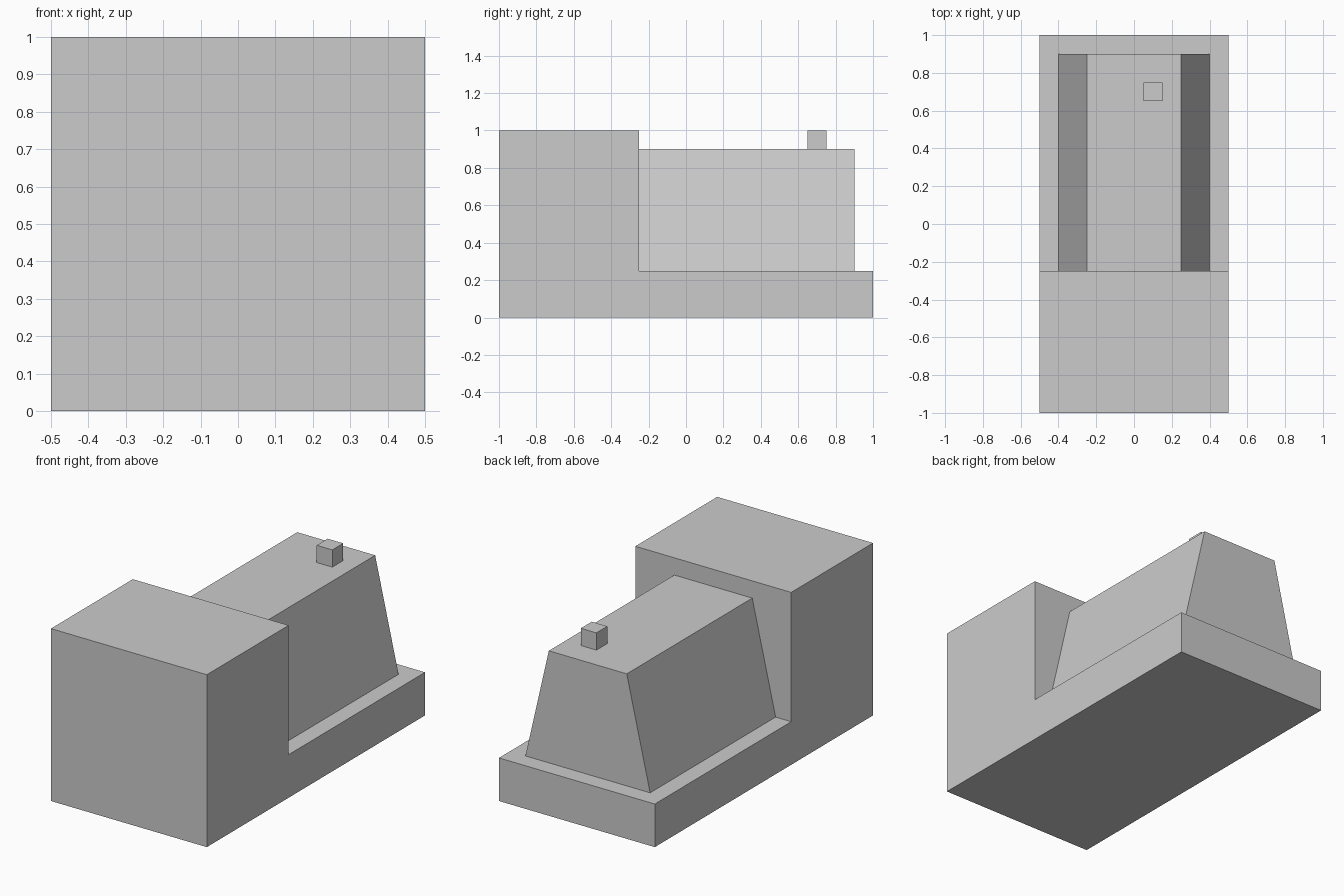
import bpy, bmesh
from mathutils import Vector

if "Cube" in bpy.data.objects:
    bpy.data.objects.remove(bpy.data.objects["Cube"])

grey = bpy.data.materials.new("plain grey")
grey.diffuse_color = (0.6, 0.6, 0.6, 1)
grey.use_nodes = True
grey.node_tree.nodes["Principled BSDF"].inputs["Base Color"].default_value = grey.diffuse_color


def extrude_profile(name, points, travel):
    """Extrude a closed flat outline along a vector into a solid."""
    bm = bmesh.new()
    face = bm.faces.new([bm.verts.new(p) for p in points])
    ext = bmesh.ops.extrude_face_region(bm, geom=[face], use_keep_orig=True)
    moved = [v for v in ext["geom"] if isinstance(v, bmesh.types.BMVert)]
    bmesh.ops.translate(bm, verts=moved, vec=Vector(travel))
    bmesh.ops.recalc_face_normals(bm, faces=bm.faces)
    mesh = bpy.data.meshes.new(name)
    bm.to_mesh(mesh)
    bm.free()
    mesh.materials.append(grey)
    obj = bpy.data.objects.new(name, mesh)
    bpy.context.collection.objects.link(obj)
    return obj


# Cab and running board: one L-shaped side outline
side = [(-1, 0), (1, 0), (1, 0.25), (-0.25, 0.25), (-0.25, 1), (-1, 1)]
extrude_profile("cab_and_base", [(-0.5, y, z) for y, z in side], (1, 0, 0))

# Hood: trapezoid section running back from the cab
section = [(-0.4, 0.25), (0.4, 0.25), (0.25, 0.9), (-0.25, 0.9)]
extrude_profile("hood", [(x, -0.25, z) for x, z in section], (0, 1.15, 0))

# Chimney: small cube standing off-centre on the hood
foot = [(0.05, 0.65), (0.15, 0.65), (0.15, 0.75), (0.05, 0.75)]
extrude_profile("chimney", [(x, y, 0.9) for x, y in foot], (0, 0, 0.1))
